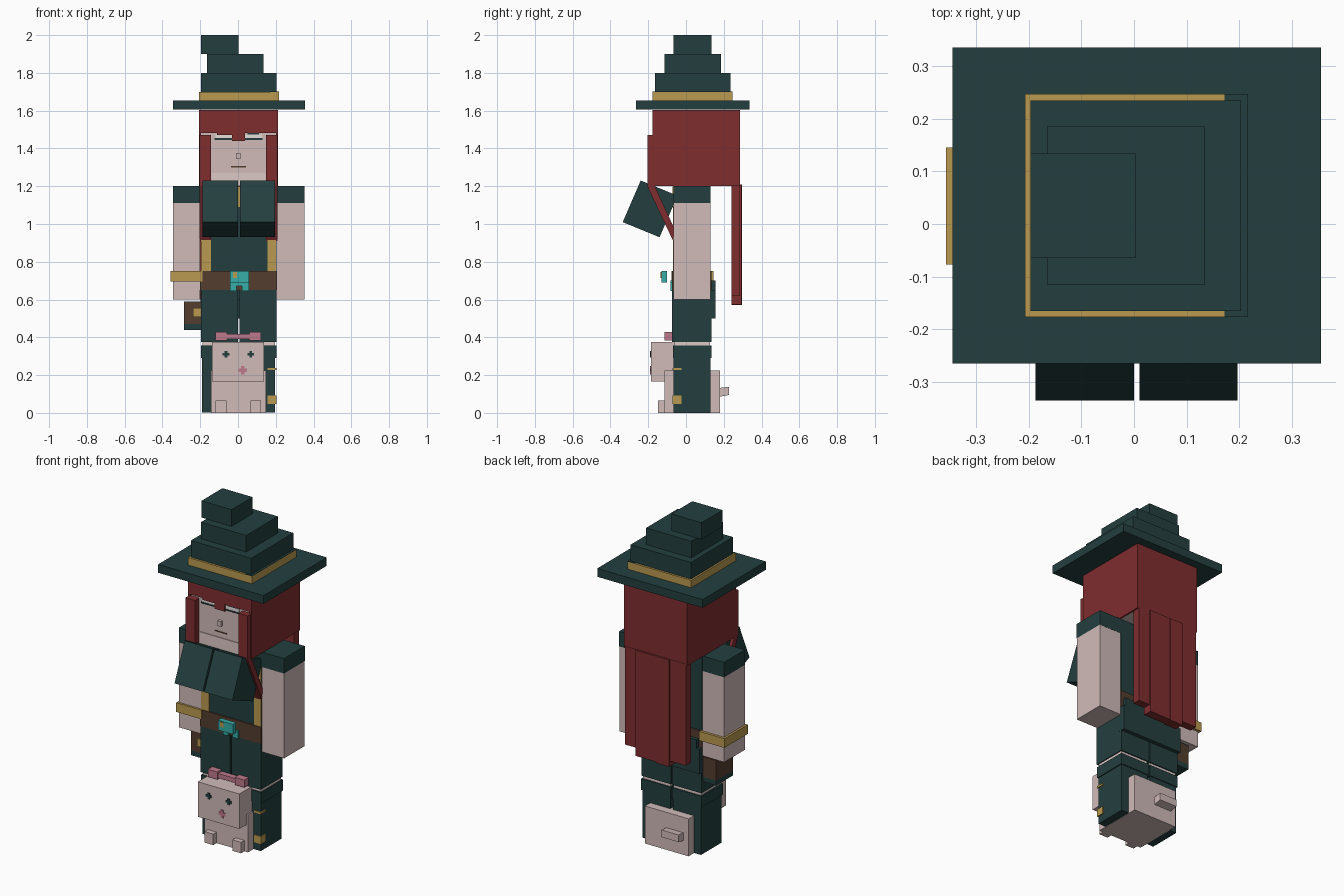
import bpy, math


def material(name, r, g, b):
    m = bpy.data.materials.new(name)
    lin = [((c / 255 + 0.055) / 1.055) ** 2.4 for c in (r, g, b)]
    m.diffuse_color = (*lin, 1)
    return m


GREEN = material("dark green", 36, 63, 63)
RED = material("hair red", 128, 45, 47)
GOLD = material("gold", 186, 154, 80)
SKIN = material("skin", 208, 187, 185)
PALE = material("pale skin", 222, 202, 198)
BROWN = material("belt brown", 84, 61, 47)
TEAL = material("teal", 54, 174, 168)
PINK = material("pink", 190, 122, 140)
WHITE = material("white", 232, 224, 222)


def mesh(name, verts, faces, mat):
    me = bpy.data.meshes.new(name)
    me.from_pydata(verts, [], faces)
    me.materials.append(mat)
    ob = bpy.data.objects.new(name, me)
    bpy.context.collection.objects.link(ob)
    return ob


def prism(name, x0, x1, profile, mat):
    """Extrude a four point (y, z) profile, listed counter-clockwise seen from +x."""
    verts = [(x, y, z) for x in (x0, x1) for y, z in profile]
    faces = [(3, 2, 1, 0), (4, 5, 6, 7)]
    faces += [(i, (i + 1) % 4, (i + 1) % 4 + 4, i + 4) for i in range(4)]
    return mesh(name, verts, faces, mat)


def box(name, x0, x1, y0, y1, z0, z1, mat):
    return prism(name, x0, x1, [(y0, z0), (y1, z0), (y1, z1), (y0, z1)], mat)


def plus(name, x, z, r, y, mat):
    """Pixel plus sign as two thin plates on a front face."""
    t = r * 0.4
    box(name + "_bar", x - r, x + r, y - 0.004, y, z - t, z + t, mat)
    box(name + "_post", x - t, x + t, y - 0.005, y, z - r, z + r, mat)


# Hat
box("hat_brim", -0.345, 0.355, -0.265, 0.335, 1.605, 1.655, GREEN)
box("hat_band", -0.207, 0.217, -0.177, 0.247, 1.655, 1.70, GOLD)
box("hat_band_cover", 0.172, 0.217, -0.177, 0.247, 1.70, 1.702, GREEN)
box("hat_lower", -0.197, 0.203, -0.165, 0.235, 1.70, 1.80, GREEN)
box("hat_middle", -0.165, 0.135, -0.115, 0.185, 1.80, 1.90, GREEN)
box("hat_tip", -0.197, 0.003, -0.065, 0.134, 1.90, 2.00, GREEN)

# Head and face
box("head", -0.197, 0.203, -0.165, 0.232, 1.2, 1.6, SKIN)
box("chin", -0.14, 0.145, -0.169, -0.165, 1.2, 1.27, PALE)
box("nose", -0.010, 0.014, -0.182, -0.165, 1.345, 1.375, SKIN)
box("mouth", -0.038, 0.042, -0.168, -0.165, 1.300, 1.306, BROWN)
for s in (-1, 1):
    c = 0.003 + s * 0.078
    box("eye_white", c - 0.045, c + 0.045, -0.170, -0.165, 1.455, 1.475, WHITE)
    box("eye_lash", c - 0.05, c + 0.05, -0.172, -0.165, 1.446, 1.455, GREEN)
    box("eye_lid", c - 0.03, c + 0.03, -0.172, -0.165, 1.475, 1.484, GREEN)

# Hair: fringe, sides, back and crown
box("hair_fringe", -0.207, 0.213, -0.178, -0.16, 1.483, 1.604, RED)
box("hair_fringe_tip", -0.032, 0.036, -0.178, -0.165, 1.44, 1.483, RED)
box("hair_fringe_lock", -0.11, -0.032, -0.178, -0.165, 1.472, 1.483, RED)
box("hair_crown", -0.207, 0.213, -0.17, 0.28, 1.598, 1.604, RED)
box("hair_back", -0.207, 0.213, 0.23, 0.285, 1.2, 1.604, RED)
for x0, x1 in ((-0.207, -0.196), (0.202, 0.213)):
    box("hair_side", x0, x1, -0.177, 0.25, 1.2, 1.604, RED)
for x0, x1 in ((-0.205, -0.142), (0.147, 0.208)):
    box("hair_front_lock", x0, x1, -0.205, -0.165, 1.2, 1.47, RED)
    prism("hair_slanted_lock", x0, x1,
          [(-0.068, 0.91), (-0.066, 0.985), (-0.165, 1.2), (-0.205, 1.2)], RED)
for x0, x1, y1, z0 in ((-0.2, -0.095, 0.287, 0.60), (-0.095, -0.01, 0.297, 0.57),
                       (-0.01, 0.13, 0.295, 0.575), (0.13, 0.205, 0.287, 0.62)):
    box("hair_long_strand", x0, x1, 0.24, y1, z0, 1.21, RED)

# Arms with sleeves and bracelet
for x0, x1 in ((-0.345, -0.2), (0.204, 0.352)):
    box("arm", x0, x1, -0.065, 0.13, 0.6, 1.11, SKIN)
    box("sleeve", x0, x1, -0.066, 0.131, 1.11, 1.2, GREEN)
box("bracelet", -0.357, -0.188, -0.077, 0.145, 0.695, 0.75, GOLD)

# Torso with trims and chest blocks
box("torso", -0.197, 0.203, -0.065, 0.13, 0.6, 1.199, GREEN)
for x0, x1 in ((-0.196, -0.143), (0.155, 0.202)):
    box("gold_trim", x0, x1, -0.070, -0.065, 0.75, 1.1, GOLD)
box("gold_clasp", -0.003, 0.013, -0.072, -0.065, 1.09, 1.199, GOLD)
for x0, x1 in ((-0.187, 0.0), (0.01, 0.197)):
    prism("chest_block", x0, x1,
          [(-0.335, 1.01), (-0.14, 0.93), (-0.045, 1.15), (-0.24, 1.23)], GREEN)

# Belt, buckle and pouch
box("belt", -0.2, 0.206, -0.074, 0.136, 0.65, 0.75, BROWN)
box("buckle", -0.042, 0.058, -0.13, -0.1, 0.69, 0.75, TEAL)
for x0, x1 in ((-0.042, -0.008), (0.022, 0.058)):
    box("buckle_leg", x0, x1, -0.082, -0.074, 0.645, 0.692, TEAL)
box("buckle_bridge", -0.008, 0.022, -0.082, -0.074, 0.672, 0.70, TEAL)
box("buckle_gem", -0.026, -0.004, -0.134, -0.13, 0.715, 0.745, GOLD)
box("pouch", -0.285, -0.195, -0.04, 0.12, 0.47, 0.59, BROWN)
box("pouch_base", -0.285, -0.195, -0.04, 0.12, 0.44, 0.47, GREEN)
box("pouch_clasp", -0.238, -0.197, -0.048, -0.04, 0.508, 0.555, GOLD)

# Trousers, coat tail, legs and boots
box("coat_tail", -0.198, 0.204, 0.1, 0.157, 0.5, 0.648, GREEN)
box("coat_tail_top", -0.18, 0.19, 0.12, 0.157, 0.648, 0.70, GREEN)
for x0, x1 in ((-0.197, 0.0), (0.007, 0.203)):
    box("trouser_leg", x0, x1, -0.074, 0.134, 0.375, 0.65, GREEN)
    box("leg", x0 + 0.008, x1 - 0.006, -0.062, 0.127, 0.3, 0.4, PALE)
    box("boot", x0 + 0.006, x1 - 0.006, -0.065, 0.13, 0.002, 0.30, GREEN)
    box("boot_cuff", x0, x1, -0.07, 0.135, 0.29, 0.357, GREEN)
for z0, z1 in ((0.047, 0.092), (0.226, 0.238)):
    box("boot_buckle", 0.155, 0.203, -0.071, -0.025, z0, z1, GOLD)

# Cat toy: body, head, feet, tail, face and bow
box("cat_body", -0.143, 0.147, -0.115, 0.18, 0.0, 0.225, SKIN)
box("cat_head", -0.137, 0.138, -0.185, -0.06, 0.165, 0.375, SKIN)
for x0 in (-0.12, 0.065):
    box("cat_foot", x0, x0 + 0.058, -0.147, -0.11, 0.0, 0.066, SKIN)
prism("cat_tail", -0.11, 0.005, [(0.175, 0.085), (0.228, 0.095),
                               (0.228, 0.138), (0.175, 0.132)], SKIN)
for x in (-0.064, 0.068):
    plus("cat_eye", x, 0.31, 0.018, -0.185, GREEN)
plus("cat_nose", 0.025, 0.226, 0.023, -0.185, PINK)
box("bow_knot", -0.06, 0.06, -0.108, -0.074, 0.39, 0.417, PINK)
for x0 in (-0.12, 0.06):
    box("bow_loop", x0, x0 + 0.063, -0.115, -0.074, 0.383, 0.428, PINK)
